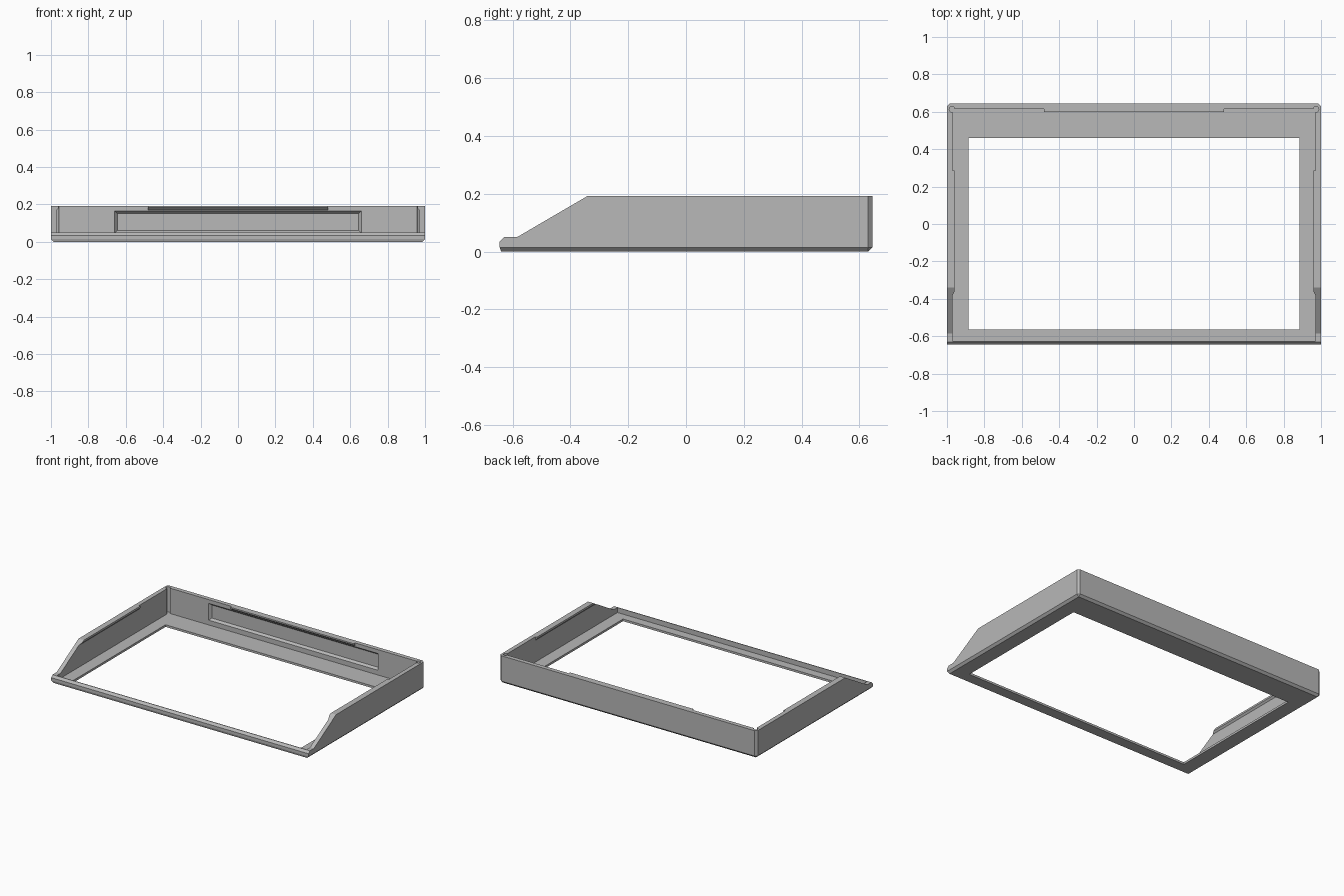
import bpy, bmesh
from mathutils import Vector

if "Cube" in bpy.data.objects:
    bpy.data.objects.remove(bpy.data.objects["Cube"], do_unlink=True)

grey = bpy.data.materials.new("plain_grey")
grey.use_nodes = True
colour = (0.48, 0.48, 0.48, 1)
grey.diffuse_color = colour
grey.node_tree.nodes["Principled BSDF"].inputs["Base Color"].default_value = colour

TOP, FLOOR, CHAMFER = 0.193, 0.015, 0.015
INNER_X, INNER_BACK, INNER_FRONT = 0.97, 0.615, -0.625


def loft(loop_a, loop_b):
    """Closed solid between two matching loops of points."""
    bm = bmesh.new()
    a = [bm.verts.new(p) for p in loop_a]
    b = [bm.verts.new(p) for p in loop_b]
    bm.faces.new(a)
    bm.faces.new(b[::-1])
    for i in range(len(a)):
        j = (i + 1) % len(a)
        bm.faces.new((a[i], b[i], b[j], a[j]))
    bmesh.ops.recalc_face_normals(bm, faces=bm.faces)
    return bm


def block(x, y0, y1, z0, z1):
    ring = [(-x, y0), (x, y0), (x, y1), (-x, y1)]
    return loft([(*p, z0) for p in ring], [(*p, z1) for p in ring])


def make(name, bm):
    mesh = bpy.data.meshes.new(name)
    bmesh.ops.recalc_face_normals(bm, faces=bm.faces)
    bm.to_mesh(mesh)
    bm.free()
    mesh.materials.append(grey)
    obj = bpy.data.objects.new(name, mesh)
    bpy.context.collection.objects.link(obj)
    return obj


# Tray body: side profile swept across the width
profile = [(-0.64, 0), (0.645, 0), (0.645, TOP), (-0.34, TOP),
           (-0.585, 0.05), (-0.63, 0.05), (-0.645, 0.035), (-0.645, 0.015)]
bm = loft([(-1, y, z) for y, z in profile], [(1, y, z) for y, z in profile])


def is_chamfered(edge):
    p, q = (v.co for v in edge.verts)
    low = p.z < 0.001 and q.z < 0.001
    back = p.y > 0.64 and q.y > 0.64
    side = abs(p.x - q.x) < 0.001
    return (low and (side or back)) or (back and side)


bmesh.ops.bevel(bm, geom=[e for e in bm.edges if is_chamfered(e)],
                offset=CHAMFER, segments=1, affect='EDGES')
body = make("tray_body", bm)


def cut(name, bm):
    cutter = make(name, bm)
    cutter.hide_render = True
    cutter.hide_set(True)
    cutter.display_type = 'WIRE'
    mod = body.modifiers.new(name, 'BOOLEAN')
    mod.operation = 'DIFFERENCE'
    mod.solver = 'EXACT'
    mod.object = cutter
    return cutter


# Hollow inside and floor opening
cutters = [
    cut("cavity_cutter", block(INNER_X, INNER_FRONT, INNER_BACK, FLOOR, 0.4)),
    cut("opening_cutter", block(0.885, -0.565, 0.46, -0.1, 0.1)),
]

# Round reliefs in the back inside corners
for side, label in ((-1, "right"), (1, "left")):
    bm = bmesh.new()
    bmesh.ops.create_cone(bm, cap_ends=True, segments=24, radius1=0.015,
                          radius2=0.015, depth=0.4)
    bmesh.ops.translate(bm, verts=bm.verts,
                        vec=(side * 0.973, 0.613, 0.2 + FLOOR))
    cutters.append(cut(label + "_relief_cutter", bm))


# Tapered recess in the inside of the back wall
def recess_ring(x, y, z0, z1):
    return [(-x, y, z0), (x, y, z0), (x, y, z1), (-x, y, z1)]


cutters.append(cut("recess_cutter", loft(
    recess_ring(0.66, INNER_BACK - 0.001, 0.048, 0.167),
    recess_ring(0.645, 0.632, 0.06, 0.152))))

# Bake the cuts, then drop the helpers
bpy.context.view_layer.update()
graph = bpy.context.evaluated_depsgraph_get()
baked = bpy.data.meshes.new_from_object(body.evaluated_get(graph))
body.modifiers.clear()
body.data = baked
baked.materials.clear()
baked.materials.append(grey)
for poly in baked.polygons:
    poly.material_index = 0
for cutter in cutters:
    bpy.data.objects.remove(cutter, do_unlink=True)

# Snap ridge along the top of the back wall
section = [(INNER_BACK, TOP), (0.6, TOP), (0.6, 0.184), (INNER_BACK, 0.17)]
make("back_snap_ridge", loft([(-0.48, y, z) for y, z in section],
                             [(0.48, y, z) for y, z in section]))

# Snap ridges along the side walls, trimmed by the sloping front
section = [(INNER_X, TOP), (0.959, TOP), (0.959, 0.18), (INNER_X, 0.168)]
slope = Vector((0, -(TOP - 0.05), 0.245)).normalized()
for side, label in ((-1, "right"), (1, "left")):
    front = [(side * x, -0.38 if x == INNER_X else -0.36, z) for x, z in section]
    back = [(side * x, 0.285, z) for x, z in section]
    bm = loft(front, back)
    result = bmesh.ops.bisect_plane(
        bm, geom=bm.verts[:] + bm.edges[:] + bm.faces[:],
        plane_co=(0, -0.34, TOP), plane_no=slope, clear_outer=True)
    bmesh.ops.holes_fill(bm, edges=[e for e in bm.edges if e.is_boundary])
    make(label + "_snap_ridge", bm)
